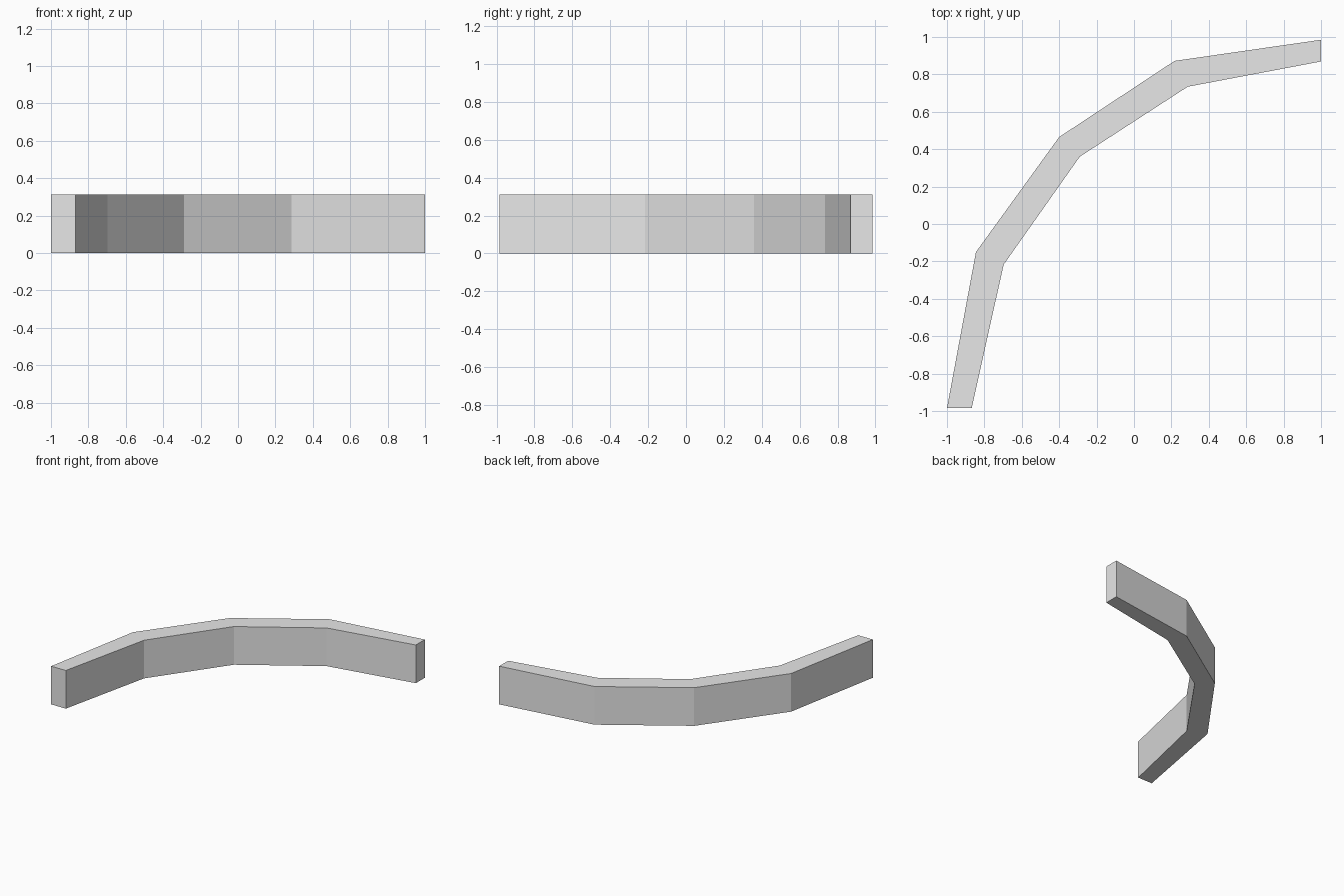
import bpy
import bmesh

cube = bpy.data.objects.get("Cube")
if cube:
    bpy.data.objects.remove(cube, do_unlink=True)

HEIGHT = 0.312

# Plain grey material
grey = bpy.data.materials.new("light_grey")
grey.use_nodes = True
colour = (0.8, 0.8, 0.8, 1.0)
grey.diffuse_color = colour
grey.node_tree.nodes["Principled BSDF"].inputs["Base Color"].default_value = colour

# Plan outline of the faceted wall: outer and inner edges, end to end
outer = [(-1, -0.985), (-0.845, -0.15), (-0.4, 0.465), (0.217, 0.872), (1, 0.985)]
inner = [(-0.868, -0.985), (-0.697, -0.217), (-0.29, 0.36), (0.287, 0.734), (1, 0.869)]

# Floor strip of quads, one per straight section, extruded upwards
bm = bmesh.new()
rows = [[bm.verts.new((x, y, 0)) for x, y in edge] for edge in (outer, inner)]
for i in range(len(outer) - 1):
    bm.faces.new((rows[0][i], rows[0][i + 1], rows[1][i + 1], rows[1][i]))
top = bmesh.ops.extrude_face_region(bm, geom=bm.faces[:], use_keep_orig=True)["geom"]
top_verts = [v for v in top if isinstance(v, bmesh.types.BMVert)]
bmesh.ops.translate(bm, verts=top_verts, vec=(0, 0, HEIGHT))
bmesh.ops.recalc_face_normals(bm, faces=bm.faces[:])

mesh = bpy.data.meshes.new("curved_wall")
bm.to_mesh(mesh)
bm.free()
mesh.materials.append(grey)
wall = bpy.data.objects.new("curved_wall", mesh)
bpy.context.collection.objects.link(wall)
